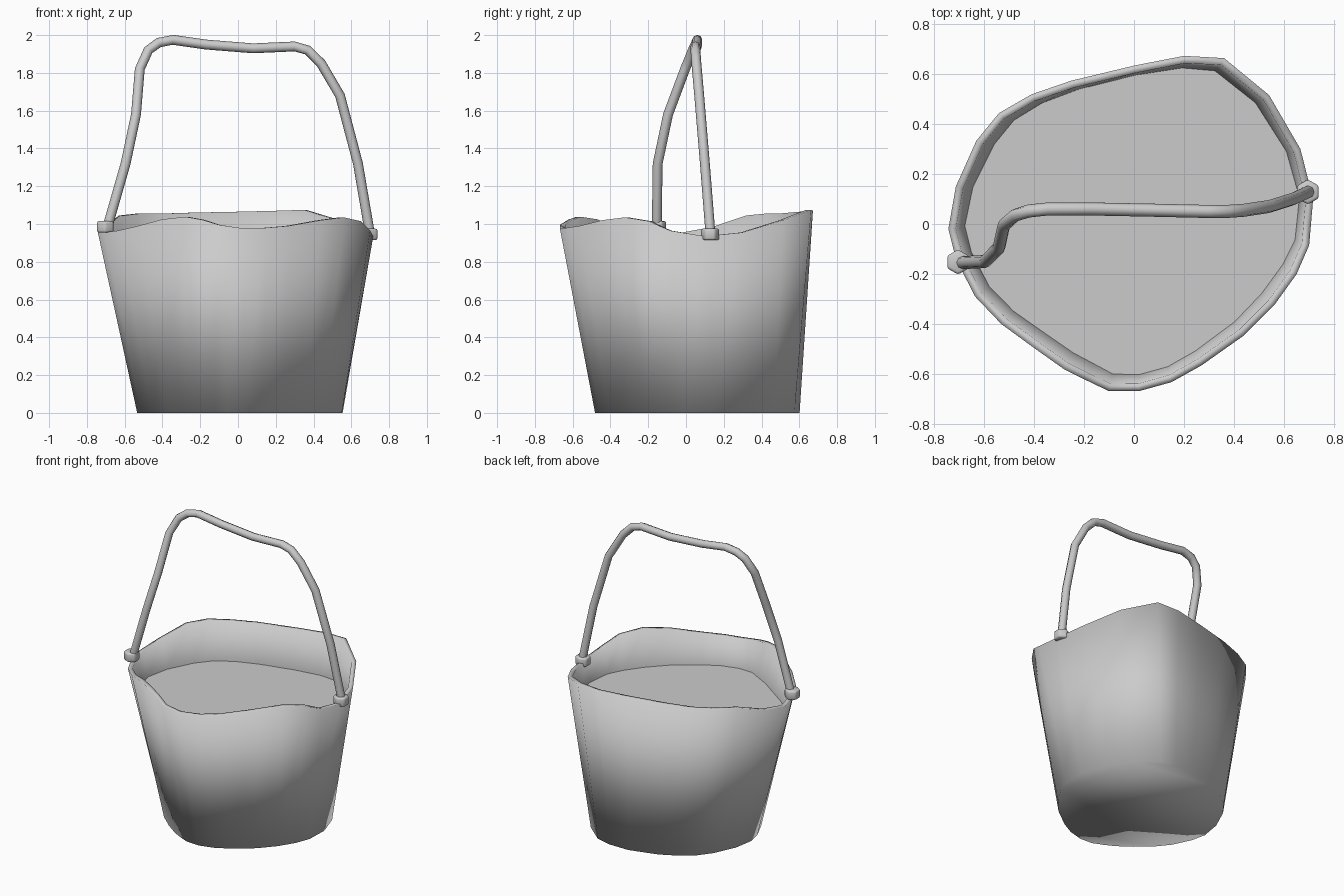
import bpy, bmesh, math
from mathutils import Vector

if "Cube" in bpy.data.objects:
    bpy.data.objects.remove(bpy.data.objects["Cube"], do_unlink=True)

metal = bpy.data.materials.new("plain grey")
metal.use_nodes = True
GREY = (0.6, 0.6, 0.6, 1)
metal.diffuse_color = GREY
metal.node_tree.nodes["Principled BSDF"].inputs["Base Color"].default_value = GREY

# Dented rim, counter-clockwise from the front
RIM = [Vector(p) for p in (
    (-.1, -.668, .995), (.02, -.668, .978), (.15, -.632, .98), (.27, -.565, .99),
    (.44, -.445, 1.02), (.56, -.325, 1.035), (.65, -.2, 1.015), (.7, -.085, .965),
    (.716, .1, .935), (.665, .3, .955), (.54, .515, 1.02), (.36, .663, 1.075),
    (.2, .672, 1.07), (0, .633, 1.065), (-.25, .573, 1.06), (-.41, .518, 1.055),
    (-.54, .443, 1.055), (-.63, .333, 1.045), (-.712, .15, .985), (-.742, -.02, .955),
    (-.712, -.14, .955), (-.635, -.29, .965), (-.53, -.4, .99), (-.4, -.495, 1.025),
    (-.28, -.58, 1.038), (-.19, -.625, 1.022))]
WALL, FILL_Z = .03, .79


def base_point(p):
    """Base corner below a rim point: the rim shrunk and rounded off."""
    flat = Vector((p.x * .747, p.y * .82, 0))
    d = flat.normalized()
    power = 1.7
    rounded = d * .55 / (abs(d.x) ** power + abs(d.y) ** power) ** (1 / power)
    return flat.lerp(rounded, .5) + Vector((.018, .067, 0))


def inward(i):
    """Horizontal direction into the bucket at one rim point."""
    t = RIM[(i + 1) % len(RIM)] - RIM[i - 1]
    return Vector((-t.y, t.x, 0)).normalized()


def make_object(name, bm):
    mesh = bpy.data.meshes.new(name)
    bm.to_mesh(mesh)
    bm.free()
    obj = bpy.data.objects.new(name, mesh)
    bpy.context.collection.objects.link(obj)
    mesh.materials.append(metal)
    return obj


def bridge(bm, a, b):
    """Smooth quads between two rings of vertices."""
    for i in range(len(a)):
        j = (i + 1) % len(a)
        bm.faces.new((a[i], a[j], b[j], b[i])).smooth = True


# Bucket shell: base, outer wall, rim lip and inner wall
base = [base_point(p) for p in RIM]
inner_rim = [p + inward(i) * WALL for i, p in enumerate(RIM)]
fill_ring = [b.lerp(p, FILL_Z / p.z) + inward(i) * WALL
             for i, (b, p) in enumerate(zip(base, RIM))]
bm = bmesh.new()
rings = [[bm.verts.new(p) for p in ring] for ring in (base, RIM, inner_rim, fill_ring)]
for lower, upper in zip(rings, rings[1:]):
    bridge(bm, lower, upper)
bm.faces.new(rings[0][::-1]).smooth = True
make_object("bucket_shell", bm)

# Flat surface inside the bucket
bm = bmesh.new()
bm.faces.new([bm.verts.new(p) for p in fill_ring])
make_object("inner_surface", bm)

# Bent handle
PATH = [Vector(p) for p in (
    (-.695, -.155, .97), (-.595, -.15, 1.32), (-.54, -.095, 1.58), (-.52, -.005, 1.82),
    (-.475, .035, 1.92), (-.42, .052, 1.96), (-.345, .06, 1.975), (-.17, .06, 1.95),
    (.08, .055, 1.93), (.3, .05, 1.94), (.37, .05, 1.92), (.44, .055, 1.85),
    (.54, .07, 1.68), (.635, .1, 1.32), (.7, .13, .94))]
SIDES, RADIUS = 8, .026
bm = bmesh.new()
tube = []
for i, p in enumerate(PATH):
    along = (PATH[min(i + 1, len(PATH) - 1)] - PATH[max(i - 1, 0)]).normalized()
    u = along.cross(Vector((0, 1, 0))).normalized()
    w = along.cross(u)
    angles = [math.tau * k / SIDES for k in range(SIDES)]
    tube.append([bm.verts.new(p + (u * math.cos(a) + w * math.sin(a)) * RADIUS)
                 for a in angles])
for a, b in zip(tube, tube[1:]):
    bridge(bm, a, b)
bm.faces.new(tube[0][::-1])
bm.faces.new(tube[-1])
make_object("handle", bm)

# Six-sided rounded lugs where the handle meets the rim
for name, centre in (("right_lug", (-.703, -.152, .985)), ("left_lug", (.695, .128, .945))):
    bpy.ops.mesh.primitive_cylinder_add(vertices=6, radius=.05, depth=.06, location=centre)
    lug = bpy.context.object
    lug.name = name
    lug.data.materials.append(metal)
    bevel = lug.modifiers.new("soft edges", "BEVEL")
    bevel.width = .01
    bevel.segments = 2
    bpy.ops.object.shade_smooth()
